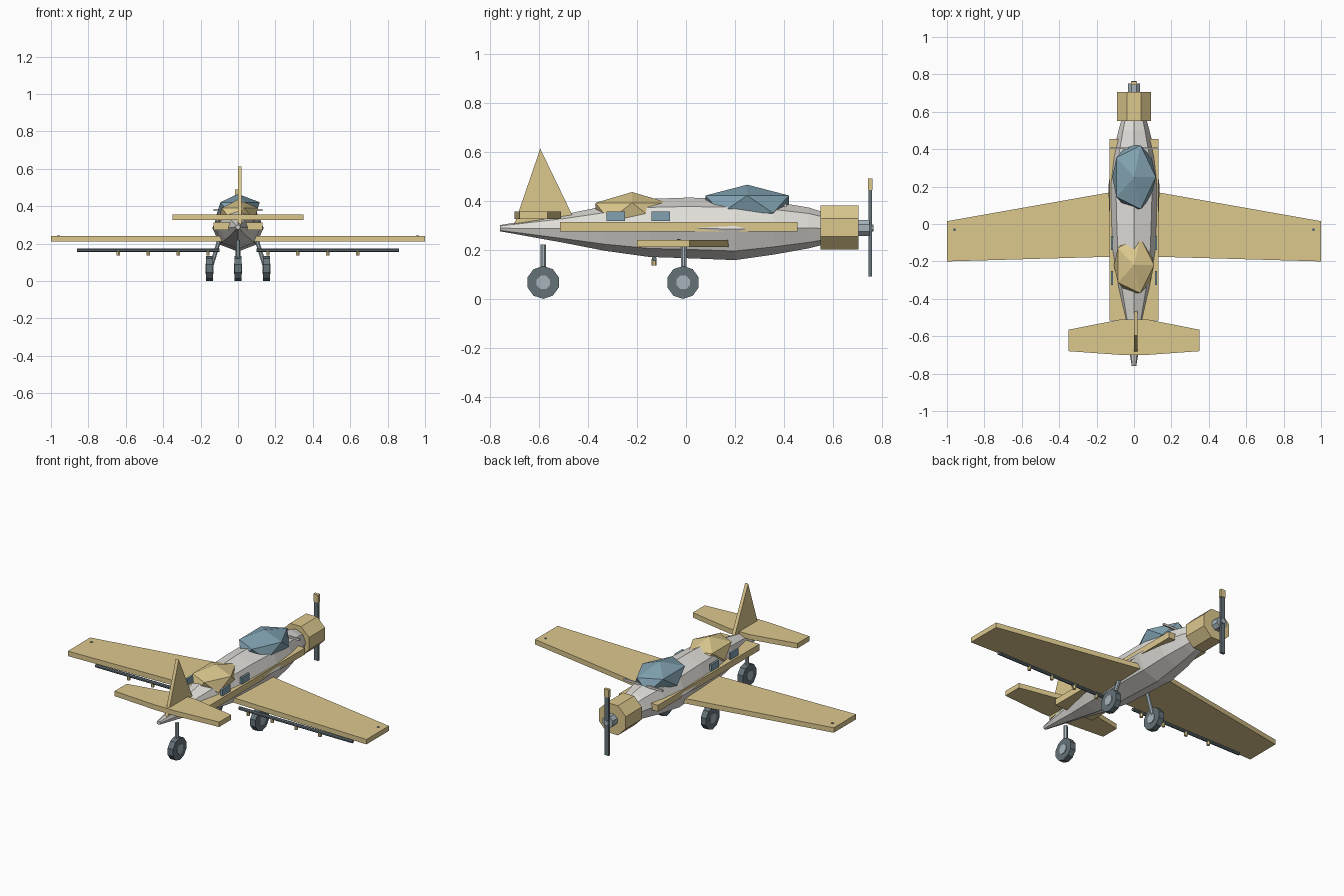
import bpy, bmesh, math
from mathutils import Vector

if "Cube" in bpy.data.objects:
    bpy.data.objects.remove(bpy.data.objects["Cube"])


def material(name, rgb):
    m = bpy.data.materials.new(name)
    m.diffuse_color = (*rgb, 1)
    m.use_nodes = True
    m.node_tree.nodes["Principled BSDF"].inputs["Base Color"].default_value = m.diffuse_color
    return m


TAN = material("tan", (0.72, 0.58, 0.27))
BLUE = material("glass_blue", (0.22, 0.36, 0.44))
DARK = material("dark_steel", (0.13, 0.17, 0.19))
STEEL = material("steel", (0.38, 0.46, 0.50))
WHITE = material("off_white", (0.75, 0.73, 0.69))


def finish(name, bm, mat):
    bmesh.ops.recalc_face_normals(bm, faces=bm.faces[:])
    me = bpy.data.meshes.new(name)
    bm.to_mesh(me)
    bm.free()
    me.materials.append(mat)
    ob = bpy.data.objects.new(name, me)
    bpy.context.collection.objects.link(ob)
    return ob


def loft(name, rings, mat):
    bm = bmesh.new()
    vs = [[bm.verts.new(p) for p in r] for r in rings]
    n = len(vs[0])
    for a, b in zip(vs, vs[1:]):
        for i in range(n):
            bm.faces.new((a[i], a[(i + 1) % n], b[(i + 1) % n], b[i]))
    bm.faces.new(vs[0])
    bm.faces.new(vs[-1])
    return finish(name, bm, mat)


def box(name, x, y, z, mat):
    corners = [(x[0], y[0]), (x[1], y[0]), (x[1], y[1]), (x[0], y[1])]
    return loft(name, [[(*c, h) for c in corners] for h in z], mat)


def slab(name, outline, z, mat):
    return loft(name, [[(*p, h) for p in outline] for h in z], mat)


def rod(name, a, b, r, sides, mat, turn=0.5):
    # Prism between two points
    a, b = Vector(a), Vector(b)
    q = (b - a).to_track_quat('Z', 'Y')
    ring = [q @ Vector((r * math.cos(2 * math.pi * (i + turn) / sides),
                        r * math.sin(2 * math.pi * (i + turn) / sides), 0)) for i in range(sides)]
    return loft(name, [[a + p for p in ring], [b + p for p in ring]], mat)


def ico(name, centre, radii, mat):
    bm = bmesh.new()
    bmesh.ops.create_icosphere(bm, subdivisions=1, radius=1)
    bmesh.ops.scale(bm, vec=radii, verts=bm.verts[:])
    bmesh.ops.translate(bm, vec=centre, verts=bm.verts[:])
    return finish(name, bm, mat)


def wheel(name, x, y):
    rod(name + "_tyre", (x - 0.018, y, 0.066), (x + 0.018, y, 0.066), 0.067, 10, DARK)
    rod(name + "_hub", (x - 0.022, y, 0.066), (x + 0.022, y, 0.066), 0.03, 8, STEEL)


# Fuselage: octagonal sections (y, half width, bottom, top)
sections = [(-0.76, 0.012, 0.275, 0.30), (-0.5, 0.055, 0.228, 0.343), (-0.33, 0.095, 0.195, 0.378),
            (-0.15, 0.122, 0.17, 0.407), (0.0, 0.13, 0.165, 0.412), (0.2, 0.137, 0.157, 0.41),
            (0.36, 0.117, 0.18, 0.395), (0.5, 0.083, 0.205, 0.372), (0.6, 0.055, 0.23, 0.34)]
rings = []
for y, w, lo, hi in sections:
    rings.append([(w * math.cos(k * math.pi / 4), y,
                   (lo + hi) / 2 + (hi - lo) / 2 * math.sin(k * math.pi / 4)) for k in range(8)])
loft("fuselage", rings, WHITE)

# Engine cowl, hub and propeller
rod("engine_cowl", (0, 0.55, 0.29), (0, 0.705, 0.29), 0.097, 8, TAN)
rod("propeller_hub", (0, 0.70, 0.288), (0, 0.75, 0.288), 0.036, 8, STEEL)
rod("propeller_cap", (0, 0.74, 0.288), (0, 0.765, 0.288), 0.015, 8, STEEL)
box("propeller_blade", (-0.014, 0.014), (0.745, 0.76), (0.09, 0.45), DARK)
box("propeller_tip", (-0.016, 0.016), (0.743, 0.762), (0.443, 0.49), TAN)

# Cockpit canopy, rear fairing, windscreen bar and side stripe
ico("canopy", (0, 0.25, 0.385), (0.13, 0.2, 0.08), BLUE)
ico("rear_fairing", (0, -0.22, 0.355), (0.12, 0.176, 0.08), TAN)
box("windscreen_bar", (-0.13, 0.13), (0.4, 0.41), (0.374, 0.386), WHITE)
box("side_stripe", (-0.131, 0.131), (-0.515, 0.455), (0.273, 0.312), TAN)

# Tail
half = [(0.35, -0.565), (0.07, -0.51)]
back = [(0.07, -0.70), (0.35, -0.68)]
slab("tailplane", half + [(-x, y) for x, y in half[::-1]] + [(-x, y) for x, y in back[::-1]] + back,
     (0.325, 0.355), TAN)
fin = [(-0.70, 0.305), (-0.465, 0.342), (-0.595, 0.612)]
loft("tail_fin", [[(x, y, z) for y, z in fin] for x in (0.0, 0.02)], TAN)

# Mirrored parts
for side, s in (("right", 1), ("left", -1)):
    # Wing and tip light
    slab(side + "_wing", [(s * x, y) for x, y in
         ((0.05, 0.183), (1, 0.015), (1, -0.2), (0.05, -0.173))], (0.21, 0.24), TAN)
    rod(side + "_wing_light", (s * 0.96, -0.03, 0.225), (s * 0.96, -0.03, 0.243), 0.008, 8, DARK)
    # Windows
    for i, y in enumerate((-0.325, -0.14)):
        box(f"{side}_window_{i + 1}", sorted((s * 0.112, s * 0.124)), (y, y + 0.075), (0.316, 0.356), BLUE)
    # Spray boom and nozzles
    rod(side + "_spray_boom", (s * 0.1, -0.13, 0.163), (s * 0.86, -0.13, 0.163), 0.01, 8, DARK)
    for i in range(4):
        x = s * (0.16 + 0.16 * i)
        rod(f"{side}_nozzle_{i + 1}", (x, -0.13, 0.135), (x, -0.13, 0.162), 0.01, 6, TAN)
    # Main landing gear
    rod(side + "_gear_leg", (s * 0.1, -0.01, 0.22), (s * 0.143, -0.01, 0.08), 0.012, 8, STEEL)
    wheel(side + "_wheel", s * 0.153, -0.012)

# Tail wheel
rod("tail_strut", (0, -0.583, 0.22), (0, -0.583, 0.08), 0.012, 8, STEEL)
wheel("tail_wheel", 0, -0.583)
